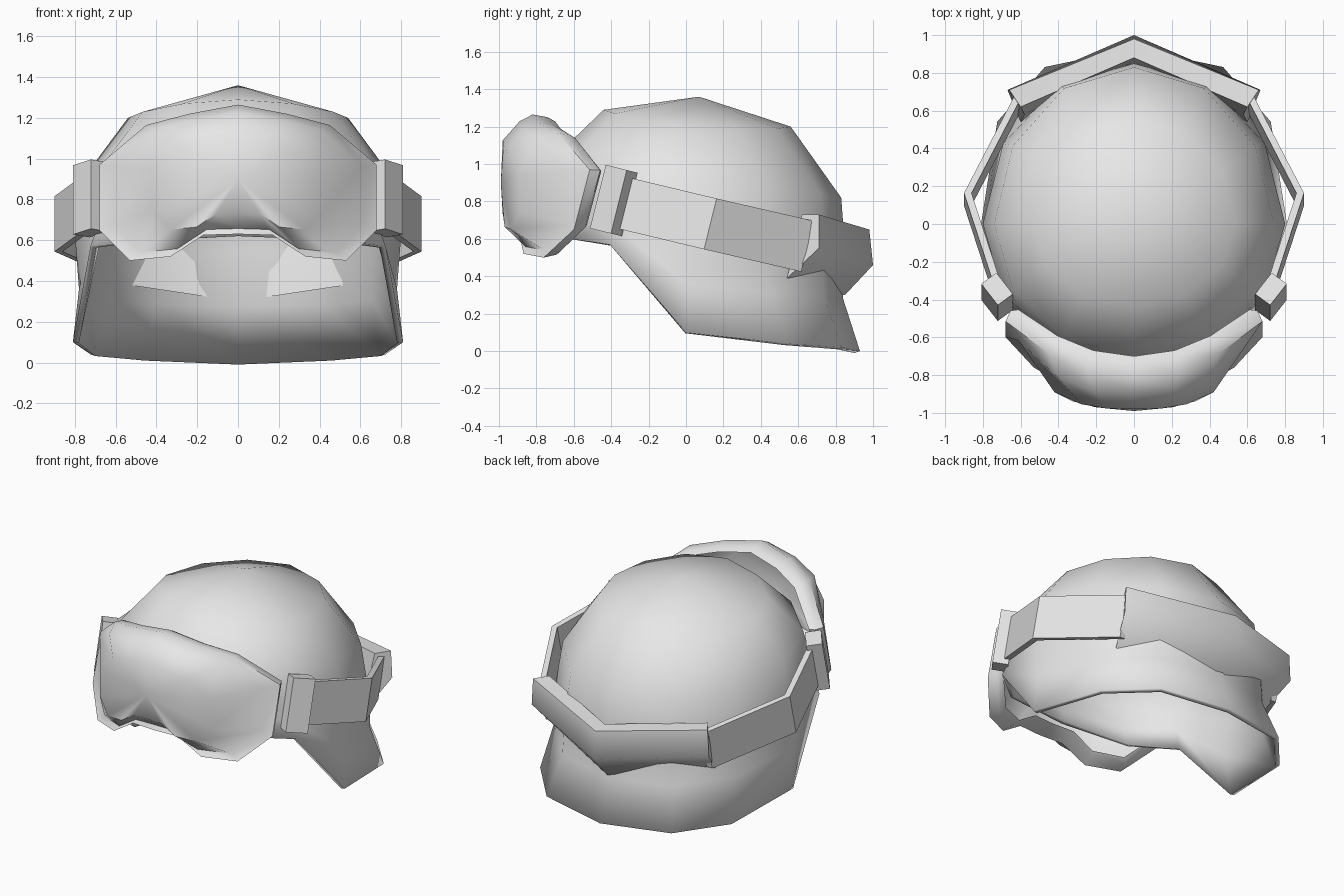
import bpy, bmesh, math
from mathutils import Matrix, Vector

cube = bpy.data.objects.get("Cube")
if cube:
    bpy.data.objects.remove(cube, do_unlink=True)

grey = bpy.data.materials.new("light_grey")
grey.use_nodes = True
grey.diffuse_color = (0.8, 0.8, 0.8, 1)
grey.node_tree.nodes["Principled BSDF"].inputs["Base Color"].default_value = (0.8, 0.8, 0.8, 1)


def finish(name, bm, angle=None):
    bmesh.ops.recalc_face_normals(bm, faces=bm.faces[:])
    mesh = bpy.data.meshes.new(name)
    bm.to_mesh(mesh)
    bm.free()
    mesh.materials.append(grey)
    obj = bpy.data.objects.new(name, mesh)
    bpy.context.collection.objects.link(obj)
    if angle:
        bpy.ops.object.select_all(action='DESELECT')
        obj.select_set(True)
        bpy.context.view_layer.objects.active = obj
        bpy.ops.object.shade_smooth_by_angle(angle=math.radians(angle))
    return obj


def loft(rings, tip=None, caps=False):
    """Skin closed rings in order, then close with a tip point or end caps."""
    bm = bmesh.new()
    rows = [[bm.verts.new(p) for p in ring] for ring in rings]
    n = len(rows[0])
    for a, b in zip(rows, rows[1:]):
        for i in range(n):
            j = (i + 1) % n
            bm.faces.new((a[i], a[j], b[j], b[i]))
    if tip:
        t = bm.verts.new(tip)
        for i in range(n):
            bm.faces.new((rows[-1][i], rows[-1][(i + 1) % n], t))
    if caps:
        bm.faces.new(rows[0])
        bm.faces.new(rows[-1])
    return bm


def mirrored(half):
    """Close a half outline whose first and last points lie on x = 0."""
    return half + [(-x, y, z) for x, y, z in half[-2:0:-1]]


# Helmet shell: rings from the neck rim up, heights listed front to back
def shell_ring(width, front, back, heights, power=1.0):
    half = []
    for i, z in enumerate(heights):
        s, c = math.sin(math.pi * i / 6), -math.cos(math.pi * i / 6)
        if i in (0, 6):
            s = 0
        reach = abs(c) ** power if i != 3 else 0
        half.append((width * abs(s) ** power, reach * (back if c > 0 else front), z))
    return mirrored(half)


helmet = finish("helmet_shell", loft([
    shell_ring(0.81, -0.70, 0.93, (0.62, 0.60, 0.57, 0.10, 0.04, 0.02, 0), 0.78),
    shell_ring(0.78, -0.73, 0.84, (0.74, 0.72, 0.68, 0.36, 0.31, 0.29, 0.28), 0.9),
    shell_ring(0.80, -0.74, 0.85, (0.88, 0.85, 0.80, 0.62, 0.56, 0.55, 0.55)),
    shell_ring(0.74, -0.70, 0.83, (1.04, 1.03, 1.00, 0.93, 0.88, 0.84, 0.82)),
    shell_ring(0.54, -0.44, 0.56, (1.29, 1.27, 1.23, 1.20, 1.19, 1.19, 1.20)),
], tip=(0, 0.07, 1.36)), 60)
solid = helmet.modifiers.new("thickness", 'SOLIDIFY')
solid.thickness = 0.03
solid.offset = -1

# Goggles: a rounded outline wrapped around the brow
OUTLINE = [(0, 1.265), (0.24, 1.22), (0.45, 1.165), (0.68, 0.97), (0.68, 0.65),
           (0.53, 0.50), (0.33, 0.52), (0.17, 0.625), (0, 0.63)]


def frame_y(x, z):
    return -0.74 + 0.66 * x * x - 0.28 * max(0, 0.95 - z)


def lens_y(x, z):
    return -0.99 + 1.2 * abs(x) ** 3


def goggle_ring(scale, depth, offset):
    half = []
    for x, z in OUTLINE:
        x, z = x * scale, 0.9 + (z - 0.9) * scale
        half.append((x, depth(x, z) + offset, z))
    return mirrored(half)


finish("goggles", loft([
    goggle_ring(0.90, frame_y, 0.04),
    goggle_ring(0.96, frame_y, 0),
    goggle_ring(1.0, frame_y, -0.08),
    goggle_ring(0.90, lens_y, 0.10),
    goggle_ring(0.62, lens_y, 0.01),
], tip=(0, -0.99, 0.9)), 50)

# Strap and buckle on each side
up = Vector((0, 0.24, 0.97))
PATH = [(0.75, -0.33, 0.79), (0.90, 0.13, 0.68), (0.63, 0.65, 0.56)]
for side, label in ((1, "left"), (-1, "right")):
    flip = Matrix.Diagonal((side, 1, 1, 1))
    rings = []
    for x, y, z in PATH:
        outer = Vector((x, y, z))
        inner = outer - Vector((0.04, 0, 0))
        h = up * 0.14
        rings.append([flip @ p for p in (outer + h, outer - h, inner - h, inner + h)])
    finish(label + "_strap", loft(rings, caps=True))

    turn = Matrix.Rotation(math.radians(-14), 4, 'X') @ Matrix.Rotation(math.radians(-37), 4, 'Z')
    place = Matrix.Translation((0.725, -0.386, 0.805)) @ turn @ Matrix.Diagonal((0.10, 0.145, 0.35, 1))
    bm = bmesh.new()
    bmesh.ops.create_cube(bm, size=1, matrix=flip @ place)
    finish(label + "_buckle", bm)

# Curved pad at the back of the strap
END = [(0.60, 0.62, 0.73), (0.66, 0.71, 0.73), (0.67, 0.71, 0.55), (0.60, 0.54, 0.39), (0.58, 0.58, 0.55)]
MIDDLE = [(0, 0.88, 0.66), (0, 0.98, 0.65), (0, 1.0, 0.46), (0, 0.85, 0.30), (0, 0.86, 0.46)]
finish("back_pad", loft([END, MIDDLE, [(-x, y, z) for x, y, z in END]], caps=True), 65)
